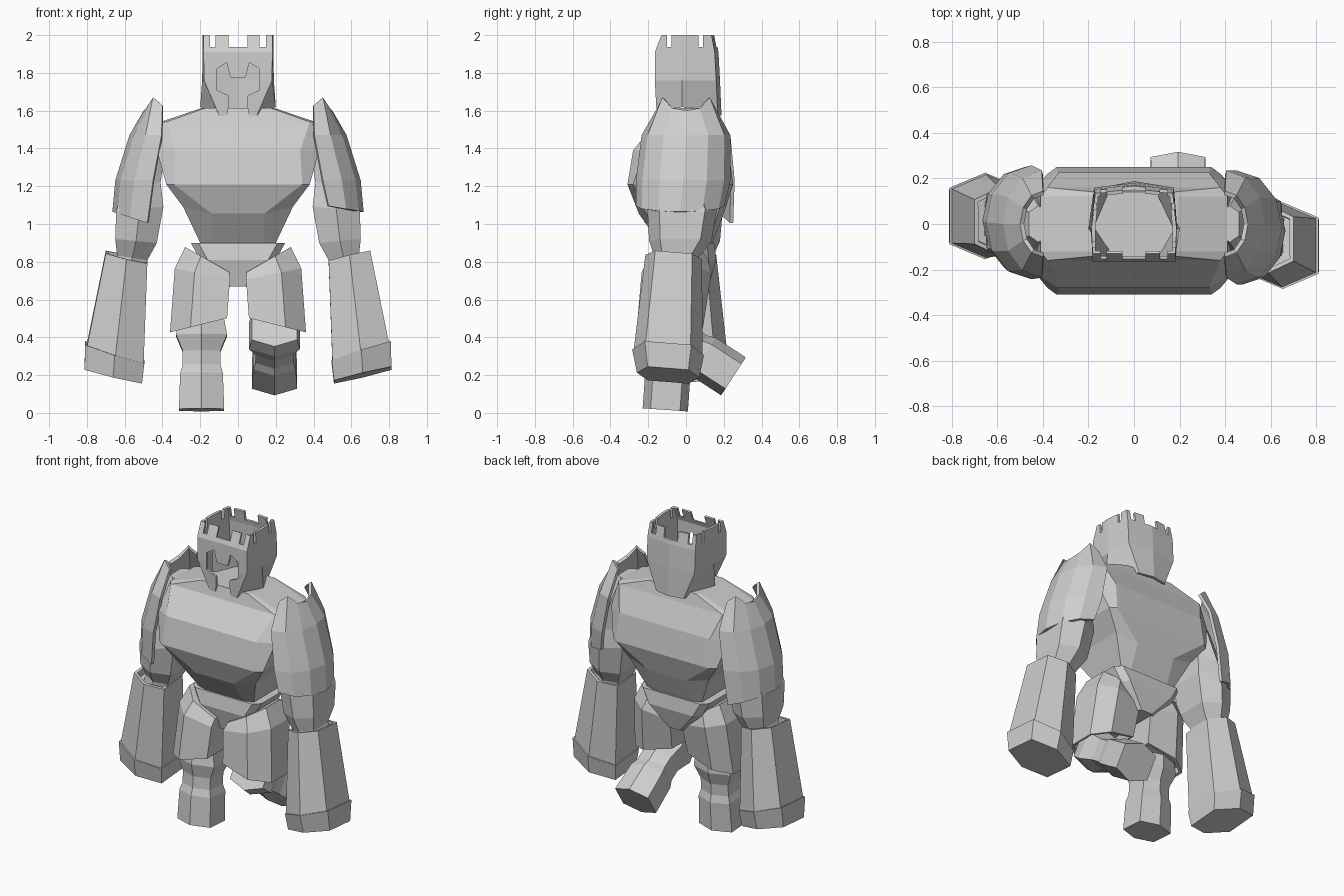
import bpy, bmesh, math
from mathutils import Matrix

cube = bpy.data.objects.get("Cube")
if cube:
    bpy.data.objects.remove(cube)

GREY = (0.62, 0.62, 0.62, 1)
stone = bpy.data.materials.new("grey_stone")
stone.use_nodes = True
stone.diffuse_color = GREY
stone.node_tree.nodes["Principled BSDF"].inputs["Base Color"].default_value = GREY

# Cross-sections: a plain hexagon, and one with a broad flat front for the thigh armour
HEX = [(0, -1), (1, -.65), (1, .65), (0, 1), (-1, .65), (-1, -.65)]
PLATE = [(-.95, -.9), (.3, -1), (1, -.45), (1, .6), (.3, 1), (-.95, .85)]


def finish(name, bm):
    bmesh.ops.recalc_face_normals(bm, faces=bm.faces)
    mesh = bpy.data.meshes.new(name)
    bm.to_mesh(mesh)
    bm.free()
    mesh.materials.append(stone)
    ob = bpy.data.objects.new(name, mesh)
    bpy.context.collection.objects.link(ob)
    return ob


def skin(bm, rows, closed=True):
    """Bridge rows of points with quads; returns the vertex rows."""
    vr = [[bm.verts.new(p) for p in row] for row in rows]
    n = len(rows[0])
    for a, b in zip(vr, vr[1:]):
        for i in range(n if closed else n - 1):
            j = (i + 1) % n
            bm.faces.new((a[i], a[j], b[j], b[i]))
    return vr


def loft(name, rows, cup_top=False, cup_bottom=False, matrix=None):
    """Closed body through rows of points listed top to bottom, with optional hollow ends."""
    bm = bmesh.new()
    vr = skin(bm, rows)
    caps = [bm.faces.new(vr[0]), bm.faces.new(vr[-1])]
    bmesh.ops.recalc_face_normals(bm, faces=bm.faces)
    for cap, cup in zip(caps, (cup_top, cup_bottom)):
        if cup:
            bmesh.ops.inset_region(bm, faces=[cap], thickness=.02)
            bmesh.ops.inset_region(bm, faces=[cap], thickness=.004, depth=-.05)
    if matrix:
        bm.transform(matrix)
    return finish(name, bm)


def rings(sections, s=1, outline=HEX, pitch=0):
    """Rows from (x, y, z, half width, half depth, sideways slope); s mirrors x."""
    return [[(s * (x + w * u), y + d * v, z + k * w * u + pitch * d * v) for u, v in outline]
            for x, y, z, w, d, k in sections]


def chamfered(hw, y0, y1, z, cx, cy, sag=0):
    """Eight-sided row of a chamfered rectangle; sag lowers the middle."""
    half = [(hw - cx, y0, z - sag), (hw, y0 + cy, z), (hw, y1 - cy, z), (hw - cx, y1, z - sag)]
    return half + [(-x, y, h) for x, y, h in reversed(half)]


def cut(target, cutter):
    cutter.hide_render = True
    cutter.hide_set(True)
    cutter.display_type = 'WIRE'
    mod = target.modifiers.new("cut", 'BOOLEAN')
    mod.operation = 'DIFFERENCE'
    mod.solver = 'EXACT'
    mod.object = cutter


def box(name, x0, x1, y0, y1, z0, z1):
    return loft(name, [[(x0, y0, z), (x1, y0, z), (x1, y1, z), (x0, y1, z)] for z in (z1, z0)])


# Torso and pelvis
loft("torso", [chamfered(*r) for r in [
    (.19, -.14, .14, 1.615, .02, .02), (.41, -.16, .16, 1.54, .03, .04),
    (.43, -.28, .225, 1.39, .1, .06), (.38, -.31, .25, 1.21, .04, .03),
    (.29, -.25, .2, 1.09, .15, .02, .035), (.2, -.14, .14, .9, .06, .02)]])
loft("pelvis", [chamfered(*r) for r in [
    (.25, -.15, .15, .9, .04, .04), (.2, -.165, .16, .81, .04, .04),
    (.06, -.13, .12, .67, .02, .02)]])


# Helmet: a hollow crown, open at the top and the face
def helmet_row(z, front, side, back, yf, yb, dip=0):
    half = [(front, yf, z - dip), (side, -.02, z), (back, yb, z - dip)]
    return half + [(0, yb + .02, z - dip)] + [(-x, y, h) for x, y, h in reversed(half)]


bm = bmesh.new()
skin(bm, [helmet_row(2.0, .182, .187, .17, -.13, .135),
          helmet_row(1.91, .182, .187, .175, -.165, .152),
          helmet_row(1.76, .18, .19, .175, -.165, .16),
          helmet_row(1.62, .1, .2, .1, -.155, .168, .045)])
helmet = finish("crowned_helmet", bm)
helmet.modifiers.new("wall", 'SOLIDIFY').thickness = .018

# Crown gaps
for i, (a, b) in enumerate([(-.148, -.12), (-.05, .05), (.115, .148)]):
    cut(helmet, box(f"crown_gap_front_{i}", a, b, -.4, .4, 1.937, 2.1))
for i, (a, b) in enumerate([(-.1, -.078), (.065, .09)]):
    cut(helmet, box(f"crown_gap_side_{i}", -.4, .4, a, b, 1.937, 2.1))

# Face opening
half = [(.04, 1.775), (.06, 1.855), (.115, 1.82), (.115, 1.71), (.05, 1.68), (.05, 1.62), (.07, 1.5)]
outline = half + [(-x, z) for x, z in reversed(half)]
cut(helmet, loft("face_cutter", [[(x, y, z) for x, z in outline] for y in (-.3, -.09)]))

for s, side in ((1, "left"), (-1, "right")):
    # Arms: the left swings forward, the right swings back
    swing = -.05 if s > 0 else .025
    tip = -.095 if s > 0 else .035
    pitch = -.08 * s
    loft(f"{side}_upper_arm", rings([
        (.42, 0, 1.54, .04, .08, 0), (.45, 0, 1.42, .07, .13, 0),
        (.51, swing * .2, 1.2, .1, .16, -.2),
        (.52, swing * .4, 1.08, .125, .185, -.1), (.54, swing * .6, .91, .11, .165, .1),
        (.56, swing, .82, .08, .115, .15), (.58, swing, .76, .08, .115, .2)], s))
    loft(f"{side}_forearm", rings([
        (.59, swing - .015, .825, .11, .15, .24),
        (.65, tip, .31, .15, .183, .32)], s, pitch=pitch), cup_top=True)
    loft(f"{side}_hand", rings([
        (.653, tip, .32, .157, .19, .32), (.66, tip, .2, .152, .165, .24)], s, pitch=pitch))

    # Curved shoulder plate, open towards the chest, with a notched top
    tilt = .03 if s > 0 else -.06
    rows = []
    for z, x_in, x_out, depth, drift, rise, lean in [
            (1.6, .4, .5, .145, 0, .07, 0), (1.47, .405, .575, .235, 0, 0, 0),
            (1.23, .45, .65, .25, .3, 0, 0), (1.065, .48, .665, .235, .6, 0, tilt)]:
        row = []
        for i, peak in enumerate((.4, 1, .2, 0, .2, 1, .4)):
            a = math.radians(-90 + 30 * i)
            row.append((s * (x_in + (x_out - x_in) * math.cos(a)),
                        depth * math.sin(a) + swing * drift,
                        z + rise * peak + lean * (1 - math.cos(a))))
        rows.append(row)
    bm = bmesh.new()
    skin(bm, rows, closed=False)
    plate = finish(f"{side}_shoulder_plate", bm)
    plate.modifiers.new("thickness", 'SOLIDIFY').thickness = .02

    # Thigh armour
    loft(f"{side}_thigh", rings([
        (.16, -.04, .81, .12, .15, .57), (.185, -.05, .735, .15, .185, .2),
        (.205, -.085, .465, .155, .175, -.25)], s, PLATE), cup_bottom=True)

    # Lower legs: the left is kicked back from the knee
    angle, knee_y, knee_z = (57, -.105, .425) if s > 0 else (-4, -.08, .44)
    loft(f"{side}_lower_leg", rings([
        (0, 0, .05, .12, .12, 0), (0, 0, -.03, .135, .13, 0),
        (0, 0, -.115, .1, .105, 0), (0, 0, -.19, .1, .105, 0),
        (0, 0, -.235, .113, .12, 0), (0, 0, -.425, .12, .12, 0)], s),
        matrix=Matrix.Translation((s * .193, knee_y, knee_z))
        @ Matrix.Rotation(math.radians(angle), 4, 'X'))
